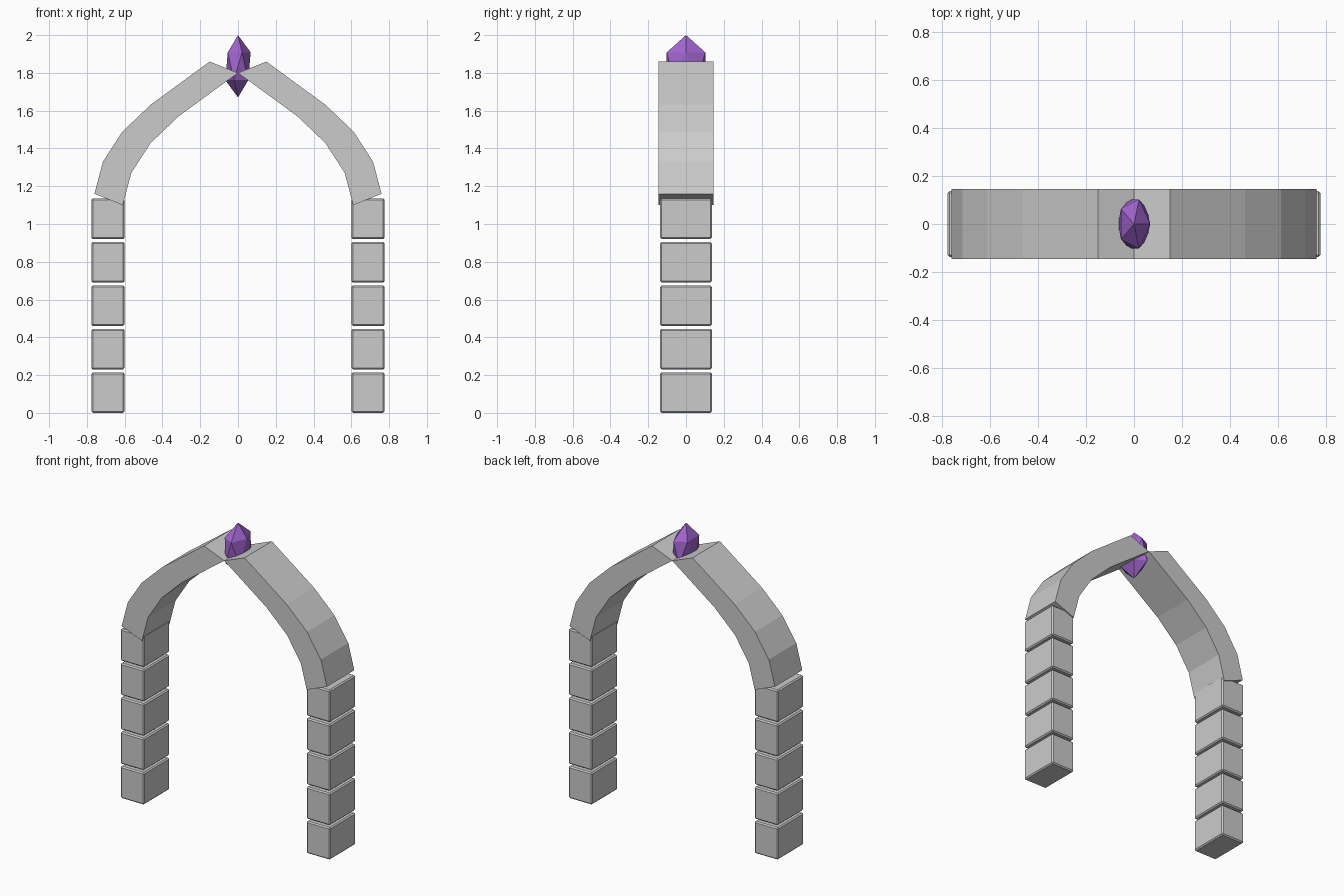
import bpy, bmesh
from mathutils import Matrix, Vector

if "Cube" in bpy.data.objects:
    bpy.data.objects.remove(bpy.data.objects["Cube"])


def make_object(name, bm):
    bmesh.ops.recalc_face_normals(bm, faces=bm.faces)
    mesh = bpy.data.meshes.new(name)
    bm.to_mesh(mesh)
    bm.free()
    obj = bpy.data.objects.new(name, mesh)
    bpy.context.collection.objects.link(obj)
    return obj


def pillar_block(name, x, z):
    bm = bmesh.new()
    bmesh.ops.create_cube(bm, size=1, matrix=Matrix.Translation((x, 0, z))
                          @ Matrix.Diagonal((0.175, 0.274, 0.215, 1)))
    bmesh.ops.bevel(bm, geom=bm.edges[:], offset=0.008, segments=1, affect='EDGES')
    return make_object(name, bm)


def arch_half(name, side):
    # inner curve swept by a constant sideways offset gives the sheared stone rib
    inner = [(0.61, 1.10), (0.565, 1.27), (0.463, 1.428), (0.312, 1.572), (0.0, 1.80)]
    outer = [(x + 0.15, z + 0.06) for x, z in inner]
    bm = bmesh.new()
    rings = []
    for (xi, zi), (xo, zo) in zip(inner, outer):
        rings.append([bm.verts.new((side * x, y, z)) for x, y, z in
                      ((xi, -0.145, zi), (xo, -0.145, zo), (xo, 0.145, zo), (xi, 0.145, zi))])
    for a, b in zip(rings, rings[1:]):
        for i in range(4):
            j = (i + 1) % 4
            bm.faces.new((a[i], a[j], b[j], b[i]))
    bm.faces.new(rings[0])
    bm.faces.new(rings[-1])
    return make_object(name, bm)


# Two pillars of stacked blocks, each carrying half of the arch
for label, side in (("left", -1), ("right", 1)):
    for i in range(5):
        pillar_block(f"{label}_pillar_block_{i + 1}", side * 0.6885, 0.1075 + i * 0.23)
    arch_half(f"{label}_arch", side)

# Faceted crystal at the apex
bm = bmesh.new()
bmesh.ops.create_icosphere(bm, subdivisions=1, radius=1)
bmesh.ops.scale(bm, vec=Vector((0.075, 0.12, 0.165)), verts=bm.verts)
bmesh.ops.translate(bm, vec=Vector((0, 0, 1.835)), verts=bm.verts)
crystal = make_object("crystal", bm)
purple = bpy.data.materials.new("purple_crystal")
purple.diffuse_color = (0.36, 0.13, 0.62, 1)
purple.use_nodes = True
purple.node_tree.nodes["Principled BSDF"].inputs["Base Color"].default_value = purple.diffuse_color
crystal.data.materials.append(purple)
